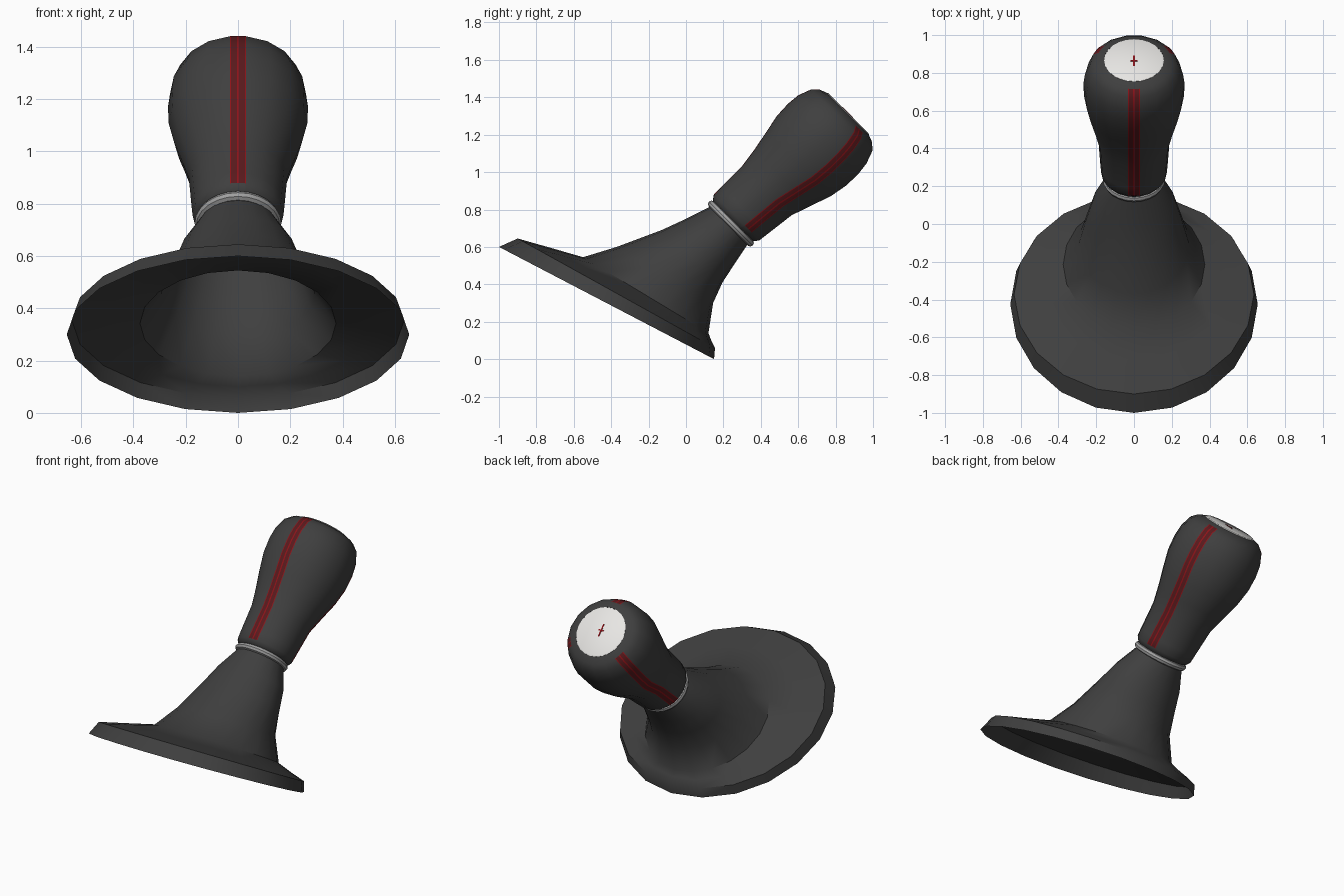
import bpy, bmesh, math
from mathutils import Vector

if "Cube" in bpy.data.objects:
    bpy.data.objects.remove(bpy.data.objects["Cube"])


def material(name, r, g, b):
    m = bpy.data.materials.new(name)
    m.diffuse_color = (r, g, b, 1)
    m.use_nodes = True
    m.node_tree.nodes["Principled BSDF"].inputs["Base Color"].default_value = m.diffuse_color
    return m


DARK = material("dark leather", 0.05, 0.05, 0.05)
RED = material("red stitching", 0.27, 0.006, 0.009)
MAROON = material("maroon band", 0.10, 0.010, 0.012)
STEEL = material("steel", 0.35, 0.35, 0.35)
WHITE = material("white cap", 0.80, 0.79, 0.77)

X = Vector((1, 0, 0))
D = math.sqrt(0.5)
AXIS = Vector((0, D, D))        # direction of the lever
UP = Vector((0, -D, D))         # across the lever, toward the front
ORIGIN = Vector((0, 0.24, 0.725))


def loft(name, rings, mats, pick=lambda i, j: 0, cap_start=False, cap_end=False, closed=False):
    """Skin a list of closed rings; pick(ring, column) gives the material slot."""
    bm = bmesh.new()
    vs = [[bm.verts.new(p) for p in ring] for ring in rings]
    n, m = len(vs[0]), len(vs)
    for i in range(m if closed else m - 1):
        a, b = vs[i], vs[(i + 1) % m]
        for j in range(n):
            k = (j + 1) % n
            bm.faces.new((a[j], a[k], b[k], b[j])).material_index = pick(i, j)
    if cap_start:
        bm.faces.new(vs[0])
    if cap_end:
        bm.faces.new(vs[-1])
    bmesh.ops.recalc_face_normals(bm, faces=bm.faces)
    me = bpy.data.meshes.new(name)
    bm.to_mesh(me)
    bm.free()
    ob = bpy.data.objects.new(name, me)
    bpy.context.collection.objects.link(ob)
    for mt in mats:
        me.materials.append(mt)
    bpy.ops.object.select_all(action='DESELECT')
    ob.select_set(True)
    bpy.context.view_layer.objects.active = ob
    bpy.ops.object.shade_smooth_by_angle(angle=math.radians(40))
    return ob


def lever_ring(t, r, off=0.0, angles=None, n=24):
    """Circle around the lever axis at distance t, shifted by off along UP."""
    angles = angles or [2 * math.pi * k / n for k in range(n)]
    c = ORIGIN + AXIS * t + UP * off
    return [c + UP * (r * math.cos(a)) + X * (r * math.sin(a)) for a in angles]


# Boot: each ring is (front y, front z, back y, back z, half width)
boot = [
    (-1.00, 0.600, 0.150, 0.00, 0.655),
    (-0.90, 0.645, 0.155, 0.06, 0.635),
    (-0.72, 0.594, 0.135, 0.10, 0.50),
    (-0.55, 0.545, 0.120, 0.14, 0.375),
    (-0.37, 0.600, 0.145, 0.30, 0.295),
    (-0.13, 0.690, 0.195, 0.41, 0.250),
    (0.00, 0.750, 0.260, 0.51, 0.215),
    (0.13, 0.815, 0.330, 0.615, 0.150),
]
rings = []
for fy, fz, by, bz, w in boot:
    front, back = Vector((0, fy, fz)), Vector((0, by, bz))
    mid, half = (front + back) / 2, (front - back) / 2
    rings.append([mid + half * math.cos(a) + X * (w * math.sin(a))
                  for a in (2 * math.pi * k / 20 for k in range(20))])
loft("boot", rings, [DARK])

# Collar ring between boot and knob
tube = [(0.146 + 0.02 * math.cos(a), 0.02 * math.sin(a))
        for a in (math.pi * k / 4 for k in range(8))]
loft("collar", [lever_ring(t, r) for r, t in tube], [STEEL], closed=True)

# Knob: (distance along the lever, radius, offset)
knob = [(0.01, 0.140, 0), (0.022, 0.158, 0), (0.045, 0.174, 0), (0.10, 0.178, -0.003),
        (0.26, 0.188, -0.013), (0.37, 0.215, -0.024), (0.48, 0.245, -0.033),
        (0.58, 0.265, -0.032), (0.67, 0.268, -0.031), (0.74, 0.260, -0.030),
        (0.81, 0.234, -0.030), (0.842, 0.200, -0.029), (0.857, 0.158, -0.028)]


def knob_angles(r):
    """Three stitched bands, 120 degrees apart, of even width, plus plain columns."""
    h = 0.031 / r
    sector = [-h, -0.84 * h, -0.13 * h, 0.13 * h, 0.84 * h, h]
    gap = 2 * math.pi / 3 - 2 * h
    sector += [h + gap * k / 5 for k in range(1, 5)]
    return [s * 2 * math.pi / 3 + a for s in range(3) for a in sector]


def knob_slot(i, j):
    if i < 2 or i > 10 or j % 10 > 4:
        return 0
    return 1 if j % 2 == 0 else 2


loft("knob", [lever_ring(t, r, o, knob_angles(r)) for t, r, o in knob],
     [DARK, RED, MAROON], knob_slot, cap_start=True)

# Flat white cap on the knob
loft("knob_cap", [lever_ring(0.845, 0.158, -0.028), lever_ring(0.858, 0.158, -0.028),
                  lever_ring(0.862, 0.150, -0.028)], [WHITE], cap_start=True, cap_end=True)

# Thin red cross mark on the cap
for name, hx, hu in (("cap_mark_long", 0.004, 0.04), ("cap_mark_cross", 0.018, 0.004)):
    c = ORIGIN + UP * -0.02
    rect = [X * (sx * hx) + UP * (su * hu) for sx, su in ((-1, -1), (1, -1), (1, 1), (-1, 1))]
    loft(name, [[c + AXIS * t + p for p in rect] for t in (0.860, 0.864)], [RED],
         cap_start=True, cap_end=True)
